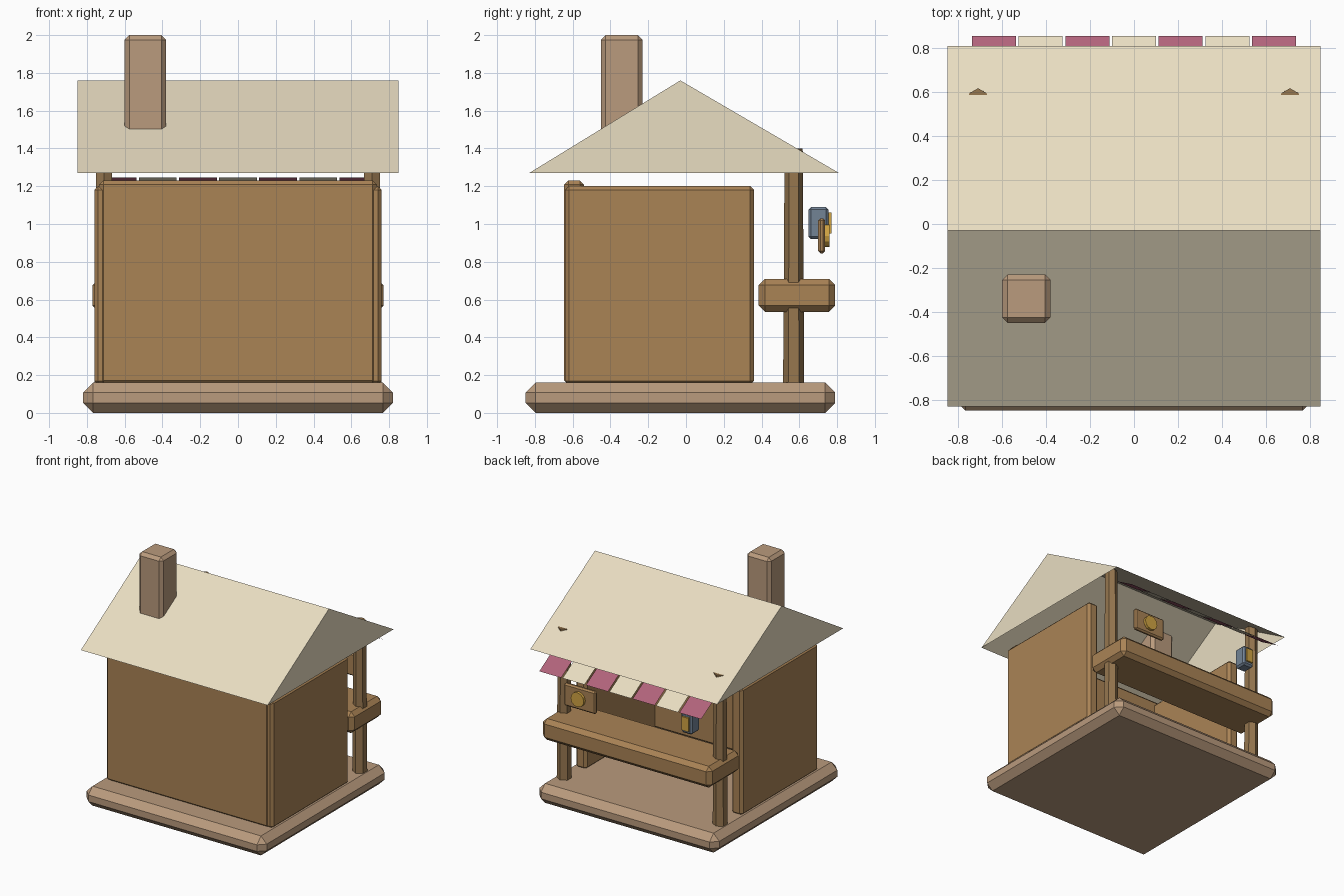
import bpy, bmesh, math
from mathutils import Matrix

if "Cube" in bpy.data.objects:
    bpy.data.objects.remove(bpy.data.objects["Cube"])


def material(name, hexcol):
    m = bpy.data.materials.new(name)
    rgb = [(int(hexcol[i:i + 2], 16) / 255) ** 2.2 for i in (0, 2, 4)]
    m.diffuse_color = (*rgb, 1)
    m.use_nodes = True
    m.node_tree.nodes["Principled BSDF"].inputs["Base Color"].default_value = m.diffuse_color
    return m


WOOD = material("wood", "A88256")
POST = material("post_wood", "957650")
STONE = material("stone", "B8997C")
ROOF = material("roof_cream", "E8DCC0")
RED = material("cloth_red", "B0637A")
SLATE = material("slate_metal", "728294")
GOLD = material("gold", "D0A345")


def finish(name, bm, mat):
    me = bpy.data.meshes.new(name)
    bm.to_mesh(me)
    bm.free()
    ob = bpy.data.objects.new(name, me)
    bpy.context.collection.objects.link(ob)
    me.materials.append(mat)
    return ob


def box(name, x, y, z, mat, bevel=0.0):
    """Chamfered box from (min, max) ranges."""
    bm = bmesh.new()
    bmesh.ops.create_cube(bm, size=1)
    for v in bm.verts:
        for i, (a, b) in enumerate((x, y, z)):
            v.co[i] = (a + b) / 2 + v.co[i] * (b - a)
    if bevel:
        bmesh.ops.bevel(bm, geom=bm.edges[:], offset=bevel, segments=1,
                        affect='EDGES', profile=0.5)
    return finish(name, bm, mat)


def cylinder(name, loc, r1, r2, depth, sides, mat, rot):
    bm = bmesh.new()
    bmesh.ops.create_cone(bm, cap_ends=True, segments=sides, radius1=r1, radius2=r2,
                          depth=depth, matrix=Matrix.Translation(loc) @ rot)
    return finish(name, bm, mat)


# floor slab and walls
box("base_slab", (-0.82, 0.82), (-0.85, 0.79), (0, 0.16), STONE, 0.053)
box("rear_wall", (-0.735, 0.735), (-0.645, -0.54), (0.15, 1.23), WOOD, 0.022)
for side, s in (("left", -1), ("right", 1)):
    box(side + "_wall", tuple(sorted((s * 0.66, s * 0.76))), (-0.64, 0.36),
        (0.15, 1.20), WOOD, 0.02)
    # tapered six-sided posts, a corner pointing along y
    post = cylinder(side + "_post", (s * 0.71, 0.57, 0.775), 0.056, 0.048, 1.25, 6,
                    POST, Matrix.Identity(4))
    if max(v.co.y for v in post.data.vertices) < 0.62:
        post.data.transform(Matrix.Translation((s * 0.71, 0.57, 0))
                            @ Matrix.Rotation(math.pi / 6, 4, 'Z')
                            @ Matrix.Translation((-s * 0.71, -0.57, 0)))

# serving counter
box("counter", (-0.77, 0.77), (0.385, 0.79), (0.535, 0.71), WOOD, 0.033)

# gabled roof shell, open underneath
bm = bmesh.new()
profile = [(-0.83, 1.27), (-0.03, 1.76), (0.81, 1.27)]
L = [bm.verts.new((-0.85, y, z)) for y, z in profile]
R = [bm.verts.new((0.85, y, z)) for y, z in profile]
bm.faces.new(L[::-1])
bm.faces.new(R)
for i in range(2):
    bm.faces.new((L[i], L[i + 1], R[i + 1], R[i]))
bmesh.ops.recalc_face_normals(bm, faces=bm.faces[:])
finish("roof", bm, ROOF)

# chimney
box("chimney", (-0.60, -0.38), (-0.45, -0.23), (1.34, 2.0), STONE, 0.025)

# striped awning of single sloping strips
for i in range(7):
    cx = (i - 3) * 0.2125
    bm = bmesh.new()
    bm.faces.new([bm.verts.new(p) for p in (
        (cx - 0.1, 0.67, 1.245), (cx - 0.1, 0.855, 1.135),
        (cx + 0.1, 0.855, 1.135), (cx + 0.1, 0.67, 1.245))])
    bmesh.ops.recalc_face_normals(bm, faces=bm.faces[:])
    if bm.faces[:][0].normal.z < 0:
        bmesh.ops.reverse_faces(bm, faces=bm.faces[:])
    finish(f"awning_strip_{i + 1}", bm, ROOF if i % 2 else RED)

# hanging sign with round emblem
box("sign_board", (0.31, 0.60), (0.70, 0.737), (0.845, 1.03), WOOD, 0.012)
cylinder("sign_disc", (0.46, 0.746, 0.937), 0.06, 0.06, 0.025, 12, GOLD,
         Matrix.Rotation(math.pi / 2, 4, 'X'))

# lantern
box("lantern_body", (-0.58, -0.48), (0.648, 0.755), (0.92, 1.09), SLATE, 0.014)
box("lantern_pane", (-0.56, -0.50), (0.75, 0.77), (0.95, 1.062), GOLD)
